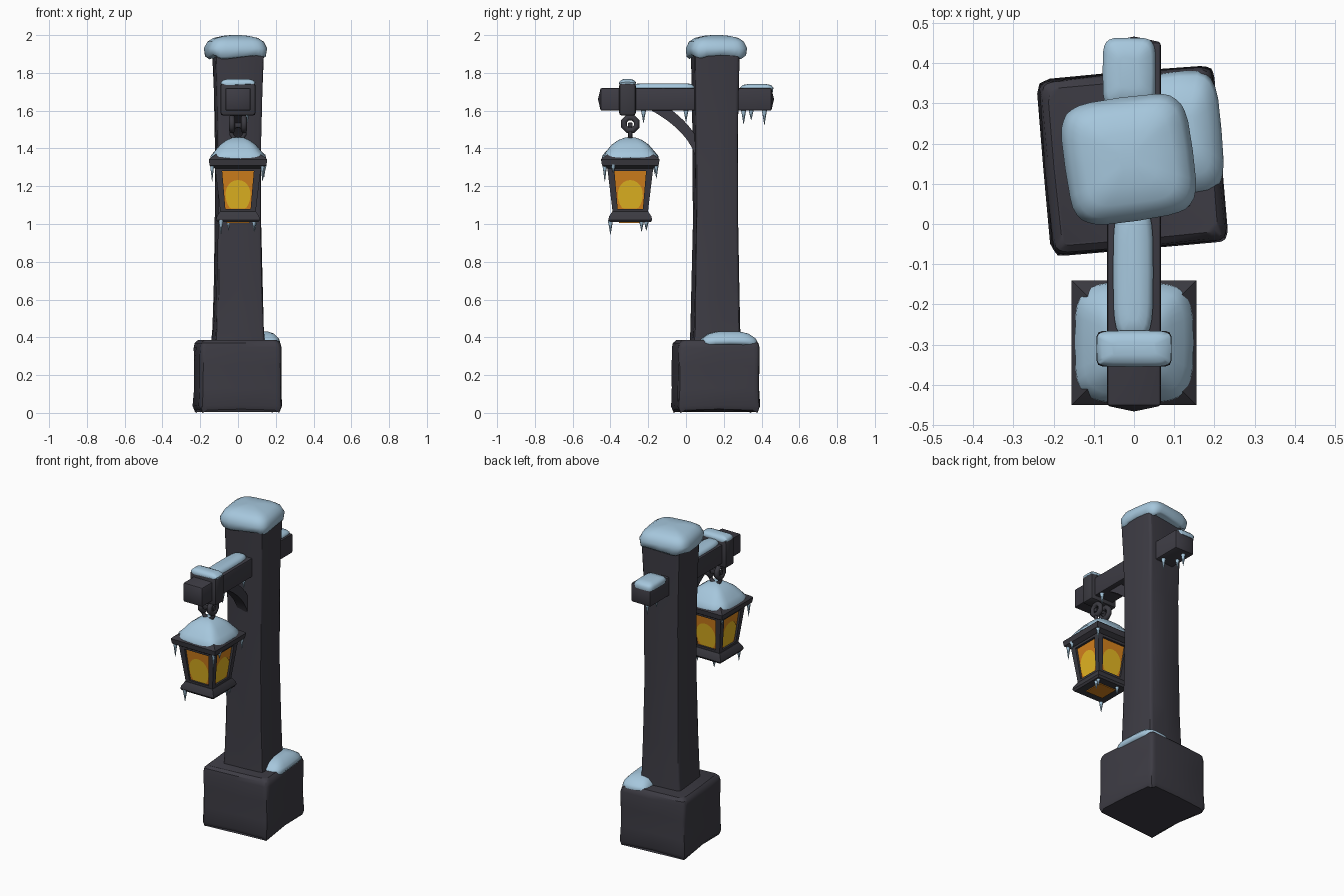
import bpy, bmesh, math, random
from mathutils import Vector, Matrix

if "Cube" in bpy.data.objects:
    bpy.data.objects.remove(bpy.data.objects["Cube"])

random.seed(4)


def mat(name, rgb):
    m = bpy.data.materials.new(name)
    m.diffuse_color = (*rgb, 1)
    m.use_nodes = True
    m.node_tree.nodes["Principled BSDF"].inputs["Base Color"].default_value = m.diffuse_color
    return m


WOOD = mat("dark timber", (0.047, 0.045, 0.058))
IRON = mat("dark iron", (0.043, 0.042, 0.052))
SNOW = mat("pale blue snow", (0.38, 0.57, 0.72))
AMBER = mat("orange glass", (0.66, 0.22, 0.012))
GLOW = mat("yellow glow", (0.78, 0.47, 0.016))
LY = -0.295  # lantern axis


def finish(bm, name, material, angle=35):
    bmesh.ops.recalc_face_normals(bm, faces=bm.faces)
    me = bpy.data.meshes.new(name)
    bm.to_mesh(me)
    bm.free()
    me.materials.append(material)
    ob = bpy.data.objects.new(name, me)
    bpy.context.collection.objects.link(ob)
    bpy.ops.object.select_all(action='DESELECT')
    ob.select_set(True)
    bpy.context.view_layer.objects.active = ob
    bpy.ops.object.shade_smooth_by_angle(angle=math.radians(angle))
    return ob


def loft(name, material, centre, rings, power=4, rot=0, n=24, wave=(0, 4), jitter=0, angle=35):
    """Stack of rounded rectangles; rings are (z, half x, half y), wave bends the lowest rim."""
    bm = bmesh.new()
    turn = Matrix.Rotation(math.radians(rot), 3, 'Z')
    loops = []
    for i, (z, hx, hy) in enumerate(rings):
        loop = []
        for k in range(n):
            a = 2 * math.pi * k / n
            c, s = math.cos(a), math.sin(a)
            x = math.copysign(abs(c) ** (2 / power), c) * hx
            y = math.copysign(abs(s) ** (2 / power), s) * hy
            p = turn @ Vector((x, y, z))
            if i < 2:
                p.z += wave[0] * (1 + math.cos(wave[1] * a)) * (1 - 0.5 * i)
            j = [random.uniform(-jitter, jitter) for _ in range(2)]
            loop.append(bm.verts.new((p.x + centre[0] + j[0], p.y + centre[1] + j[1], p.z)))
        loops.append(loop)
    for a, b in zip(loops, loops[1:]):
        for k in range(n):
            bm.faces.new((a[k], a[(k + 1) % n], b[(k + 1) % n], b[k]))
    bm.faces.new(loops[0])
    bm.faces.new(loops[-1])
    return finish(bm, name, material, angle)


def box(name, material, centre, half, bevel=0.01, point=0):
    bm = bmesh.new()
    bmesh.ops.create_cube(bm, size=2)
    bmesh.ops.scale(bm, vec=half, verts=bm.verts)
    if point:  # blunt points on both y ends
        ends = [f for f in bm.faces if abs(f.normal.y) > 0.9]
        bmesh.ops.poke(bm, faces=ends, offset=point)
    if bevel:
        edges = [e for e in bm.edges if e.calc_face_angle(0) > 1]
        bmesh.ops.bevel(bm, geom=edges, offset=bevel, segments=2, profile=0.5, affect='EDGES')
    bmesh.ops.translate(bm, vec=centre, verts=bm.verts)
    return finish(bm, name, material)


def ring(name, centre, major, minor, axis, n=12, m=8):
    bm = bmesh.new()
    turn = Matrix.Rotation(math.pi / 2, 3, axis)
    g = []
    for i in range(n):
        a = 2 * math.pi * (i + 0.5) / n
        row = []
        for k in range(m):
            b = 2 * math.pi * k / m
            r = major + minor * math.cos(b)
            p = Vector((r * math.cos(a), r * math.sin(a), minor * math.sin(b)))
            row.append(bm.verts.new(turn @ p + Vector(centre)))
        g.append(row)
    for i in range(n):
        for k in range(m):
            bm.faces.new((g[i][k], g[(i + 1) % n][k], g[(i + 1) % n][(k + 1) % m], g[i][(k + 1) % m]))
    return finish(bm, name, IRON, 50)


def icicle(x, y, z, length, r=0.014):
    bm = bmesh.new()
    bmesh.ops.create_cone(bm, cap_ends=True, segments=6, radius1=0.001, radius2=r, depth=length,
                          matrix=Matrix.Translation((x, y, z - length / 2)))
    finish(bm, "icicle", SNOW, 65)


# Footing block and tapered post
loft("base_block", WOOD, (-0.003, 0.157),
     [(0, 0.212, 0.212), (0.03, 0.222, 0.222), (0.13, 0.217, 0.217), (0.25, 0.217, 0.217),
      (0.345, 0.218, 0.218), (0.37, 0.212, 0.212), (0.385, 0.196, 0.196)],
     power=16, rot=5, wave=(0.01, 4), jitter=0.002)
loft("post", WOOD, (0, 0.155),
     [(0.36, 0.134, 0.128), (0.45, 0.128, 0.123), (0.65, 0.122, 0.118), (1.0, 0.116, 0.112),
      (1.4, 0.115, 0.112), (1.7, 0.121, 0.116), (1.92, 0.13, 0.12)],
     power=16, rot=5, jitter=0.002)

# Crossbeam with blunt ends, and the collar around its front
box("crossbeam", WOOD, (0, 0, 1.66), (0.067, 0.452, 0.06), 0.008, point=0.014)
box("beam_collar", IRON, (0, -0.31, 1.66), (0.093, 0.044, 0.086), 0.014)

# Curved brace: strip swept along a quadratic arc
bm = bmesh.new()
p0, p1, p2 = Vector((0.055, 1.34)), Vector((0.02, 1.49)), Vector((-0.19, 1.605))
q0, q1, q2 = Vector((0.075, 1.42)), Vector((0.03, 1.53)), Vector((-0.10, 1.62))
steps = []
for i in range(9):
    t = i / 8
    lo, hi = [(1 - t) ** 2 * a + 2 * t * (1 - t) * b + t * t * c for a, b, c in ((p0, p1, p2), (q0, q1, q2))]
    steps.append([bm.verts.new((x, p.x, p.y)) for x, p in ((-0.035, lo), (0.035, lo), (0.035, hi), (-0.035, hi))])
for a, b in zip(steps, steps[1:]):
    for k in range(4):
        bm.faces.new((a[k], a[(k + 1) % 4], b[(k + 1) % 4], b[k]))
bm.faces.new(steps[0])
bm.faces.new(steps[-1])
finish(bm, "curved_brace", WOOD)

# Hanger eyes, pin and lantern loop
for side in (-1, 1):
    ring("hanger_eye", (side * 0.032, LY, 1.53), 0.036, 0.016, 'Y', n=8)
box("hanger_pin", IRON, (0, LY, 1.525), (0.045, 0.012, 0.012), 0.004)
ring("lantern_loop", (0, LY, 1.485), 0.036, 0.011, 'X')

# Lantern: roof, rim, tapered body and foot
S = [4, 45]


def square(name, material, rings, angle=30):
    """Four-sided stack centred on the lantern axis; rings are (z, half width)."""
    r2 = math.sqrt(2)
    ob = loft(name, material, (0, 0), [(z, h * r2, h * r2) for z, h in rings], power=2, rot=45, n=4, angle=angle)
    ob.location.y = LY
    return ob


square("lantern_roof", IRON, [(1.295, 0.125), (1.31, 0.15), (1.342, 0.155), (1.352, 0.145), (1.42, 0.04)])
square("lantern_foot", IRON, [(1.01, 0.108), (1.022, 0.116), (1.04, 0.112), (1.065, 0.096)])
square("lantern_floor_glass", AMBER, [(1.005, 0.06), (1.012, 0.06)])
square("lantern_glass", AMBER, [(1.06, 0.081), (1.30, 0.108)])
Z0, Z1, W0, W1 = 1.06, 1.30, 0.093, 0.122


def bar(bm, pts, vec):
    """Prism from a quad and its copy pushed inward."""
    a = [bm.verts.new(p) for p in pts]
    b = [bm.verts.new(p + vec) for p in pts]
    bm.faces.new(a)
    bm.faces.new(b[::-1])
    for k in range(4):
        bm.faces.new((a[k], b[k], b[(k + 1) % 4], a[(k + 1) % 4]))


frame, glow = bmesh.new(), bmesh.new()
for q in range(4):
    turn = Matrix.Translation((0, LY, 0)) @ Matrix.Rotation(q * math.pi / 2, 4, 'Z')
    inward = turn.to_3x3() @ Vector((0, 0.022, 0))

    def at(u, v, off=0.0):  # u across -1..1, v up 0..1 on the sloping side
        w = W0 + (W1 - W0) * v
        return turn @ Vector((u * w, -w + off, Z0 + (Z1 - Z0) * v))

    for quad in (((-1, 0), (-0.7, 0), (-0.7, 1), (-1, 1)), ((0.7, 0), (1, 0), (1, 1), (0.7, 1)),
                 ((-0.7, 0), (0.7, 0), (0.7, 0.08), (-0.7, 0.08)),
                 ((-0.7, 0.92), (0.7, 0.92), (0.7, 1), (-0.7, 1))):
        bar(frame, [at(u, v) for u, v in quad], inward)
    # Bright patch low on each pane
    pts = []
    for k in range(24):
        a = 2 * math.pi * k / 24
        pts.append(at(0.64 * math.cos(a), max(0.09, 0.36 + 0.36 * math.sin(a)), 0.009))
    glow.faces.new([glow.verts.new(p) for p in pts])
bmesh.ops.remove_doubles(glow, verts=glow.verts, dist=0.0005)
finish(frame, "lantern_frame", IRON)
finish(glow, "glow_patches", GLOW)

# Snow drifts
loft("post_snow", SNOW, (-0.013, 0.161),
     [(1.872, 0.138, 0.136), (1.885, 0.154, 0.15), (1.93, 0.16, 0.154), (1.965, 0.142, 0.138),
      (1.985, 0.112, 0.11), (1.996, 0.065, 0.065), (2.0, 0.025, 0.025)],
     power=4.5, rot=8, n=32, wave=(0.01, 5), jitter=0.001, angle=70)
loft("lantern_snow", SNOW, (0, LY),
     [(1.335, 0.148, 0.15), (1.357, 0.146, 0.148), (1.385, 0.125, 0.128), (1.42, 0.095, 0.098),
      (1.445, 0.06, 0.062), (1.457, 0.03, 0.03), (1.46, 0.01, 0.01)],
     power=4, n=32, wave=(0.008, 7), angle=70)
loft("base_snow", SNOW, (0.125, 0.225),
     [(0.345, 0.08, 0.145), (0.37, 0.093, 0.155), (0.395, 0.086, 0.142), (0.42, 0.062, 0.105),
      (0.432, 0.028, 0.05)], power=4, rot=5, wave=(0.008, 3), angle=70)
loft("beam_snow", SNOW, (-0.002, -0.12),
     [(1.712, 0.05, 0.165), (1.728, 0.05, 0.165), (1.741, 0.036, 0.15), (1.745, 0.015, 0.12)], power=4, angle=70)
loft("beam_end_snow", SNOW, (-0.012, 0.375),
     [(1.7, 0.064, 0.085), (1.722, 0.066, 0.088), (1.736, 0.055, 0.075), (1.742, 0.025, 0.04)], power=5, angle=70)
loft("collar_snow", SNOW, (0, -0.31),
     [(1.735, 0.09, 0.043), (1.748, 0.093, 0.045), (1.762, 0.08, 0.034), (1.768, 0.055, 0.018)],
     power=6, wave=(0.003, 5), angle=60)

# Icicles under beam, roof rim and foot: x, y, top z, length
for spec in ((0.05, -0.225, 1.605, 0.07), (0.04, 0.0, 1.605, 0.065), (0.035, 0.305, 1.605, 0.075),
             (-0.035, 0.345, 1.605, 0.055), (-0.02, 0.415, 1.605, 0.08),
             (-0.137, -0.43, 1.325, 0.10), (0.13, -0.43, 1.325, 0.10), (0.137, -0.157, 1.325, 0.085),
             (-0.137, -0.165, 1.325, 0.06), (0.14, -0.385, 1.315, 0.045),
             (-0.09, -0.40, 1.02, 0.075), (0.085, -0.235, 1.02, 0.06), (-0.05, -0.21, 1.02, 0.055),
             (0.09, -0.21, 1.02, 0.05)):
    icicle(*spec)
